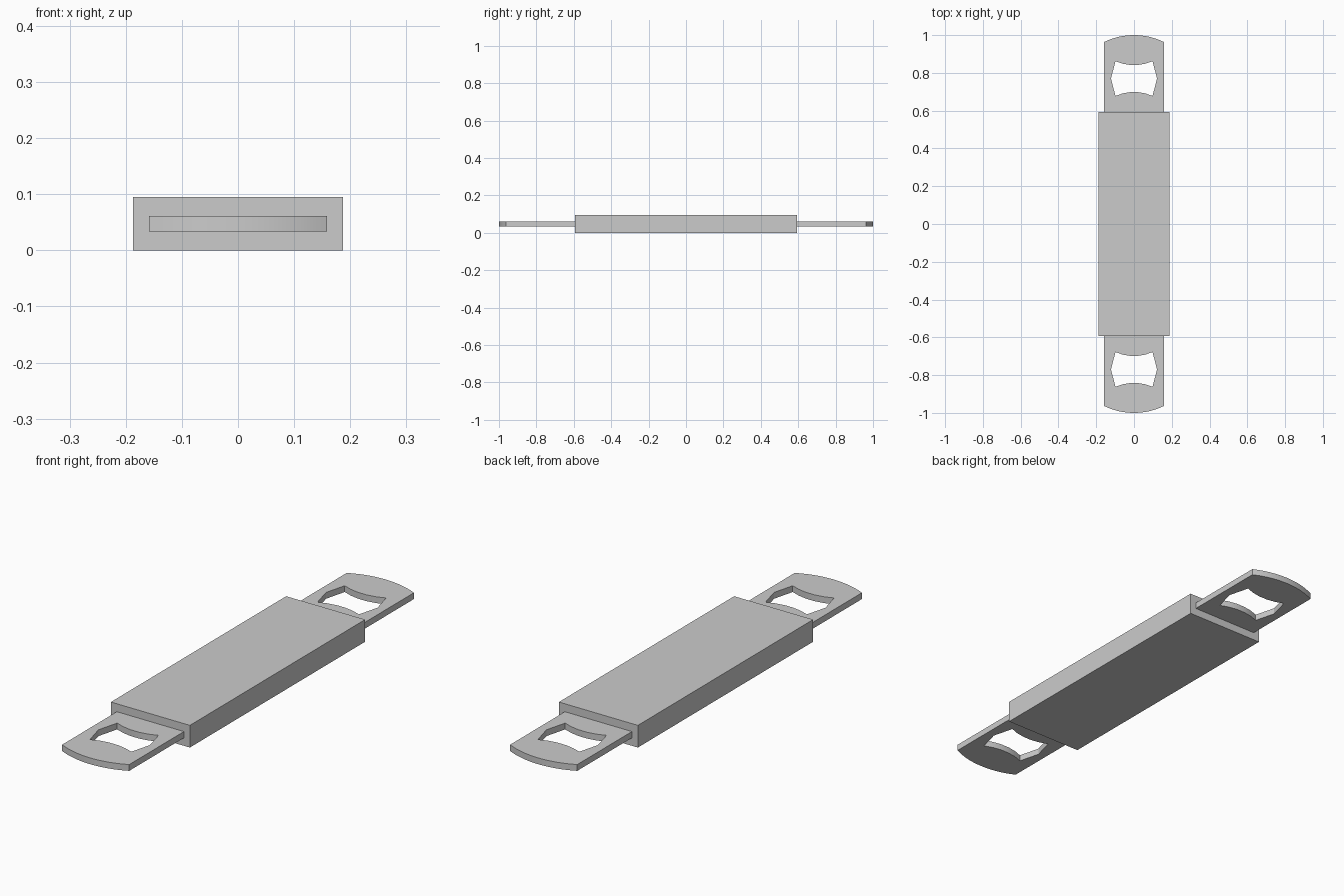
import bpy, bmesh, math
from mathutils import Vector

if "Cube" in bpy.data.objects:
    bpy.data.objects.remove(bpy.data.objects["Cube"], do_unlink=True)

steel = bpy.data.materials.new("grey_metal")
steel.use_nodes = True
GREY = (0.6, 0.6, 0.6, 1)
steel.diffuse_color = GREY
steel.node_tree.nodes["Principled BSDF"].inputs["Base Color"].default_value = GREY


def finish(name, bm):
    bmesh.ops.recalc_face_normals(bm, faces=bm.faces)
    mesh = bpy.data.meshes.new(name)
    bm.to_mesh(mesh)
    bm.free()
    mesh.materials.append(steel)
    obj = bpy.data.objects.new(name, mesh)
    bpy.context.collection.objects.link(obj)
    return obj


def arc(half_width, y_side, y_mid, steps):
    """Circular arc from +x to -x, y_side at its ends and y_mid at its middle."""
    sag = y_mid - y_side
    radius = (half_width ** 2 + sag ** 2) / (2 * abs(sag))
    sign = math.copysign(1, sag)
    sweep = math.asin(half_width / radius)
    angles = [sweep * (1 - 2 * i / steps) for i in range(steps + 1)]
    return [(radius * math.sin(a), y_mid - sign * radius * (1 - math.cos(a)))
            for a in angles]


def half_turn(points):
    return [(-x, -y) for x, y in points]


# Handle: a plain block
HANDLE = Vector((0.374, 1.186, 0.095))
bm = bmesh.new()
bmesh.ops.create_cube(bm, size=1)
bmesh.ops.scale(bm, vec=HANDLE, verts=bm.verts)
bmesh.ops.translate(bm, vec=(0, 0, HANDLE.z / 2), verts=bm.verts)
finish("handle", bm)

# Opener plate: round-ended strip through the handle, with a hole at each end
end = arc(0.159, 0.963, 1.0, 16)
outline = end + half_turn(end)
hole = (arc(0.098, 0.862, 0.841, 5) + [(-0.122, 0.77)]
        + arc(0.098, 0.678, 0.699, 5)[::-1] + [(0.122, 0.77)])

bm = bmesh.new()
for loop in (outline, hole, half_turn(hole)):
    verts = [bm.verts.new((x, y, 0.034)) for x, y in loop]
    for a, b in zip(verts, verts[1:] + verts[:1]):
        bm.edges.new((a, b))
bmesh.ops.triangle_fill(bm, use_beauty=True, use_dissolve=False,
                        edges=bm.edges[:], normal=(0, 0, 1))
top = bmesh.ops.extrude_face_region(bm, geom=bm.faces[:], use_keep_orig=True)
bmesh.ops.translate(bm, vec=(0, 0, 0.027),
                    verts=[g for g in top["geom"] if isinstance(g, bmesh.types.BMVert)])
plate = finish("opener_plate", bm)

bpy.ops.object.select_all(action='DESELECT')
plate.select_set(True)
bpy.context.view_layer.objects.active = plate
bpy.ops.object.shade_smooth_by_angle(angle=math.radians(25))
